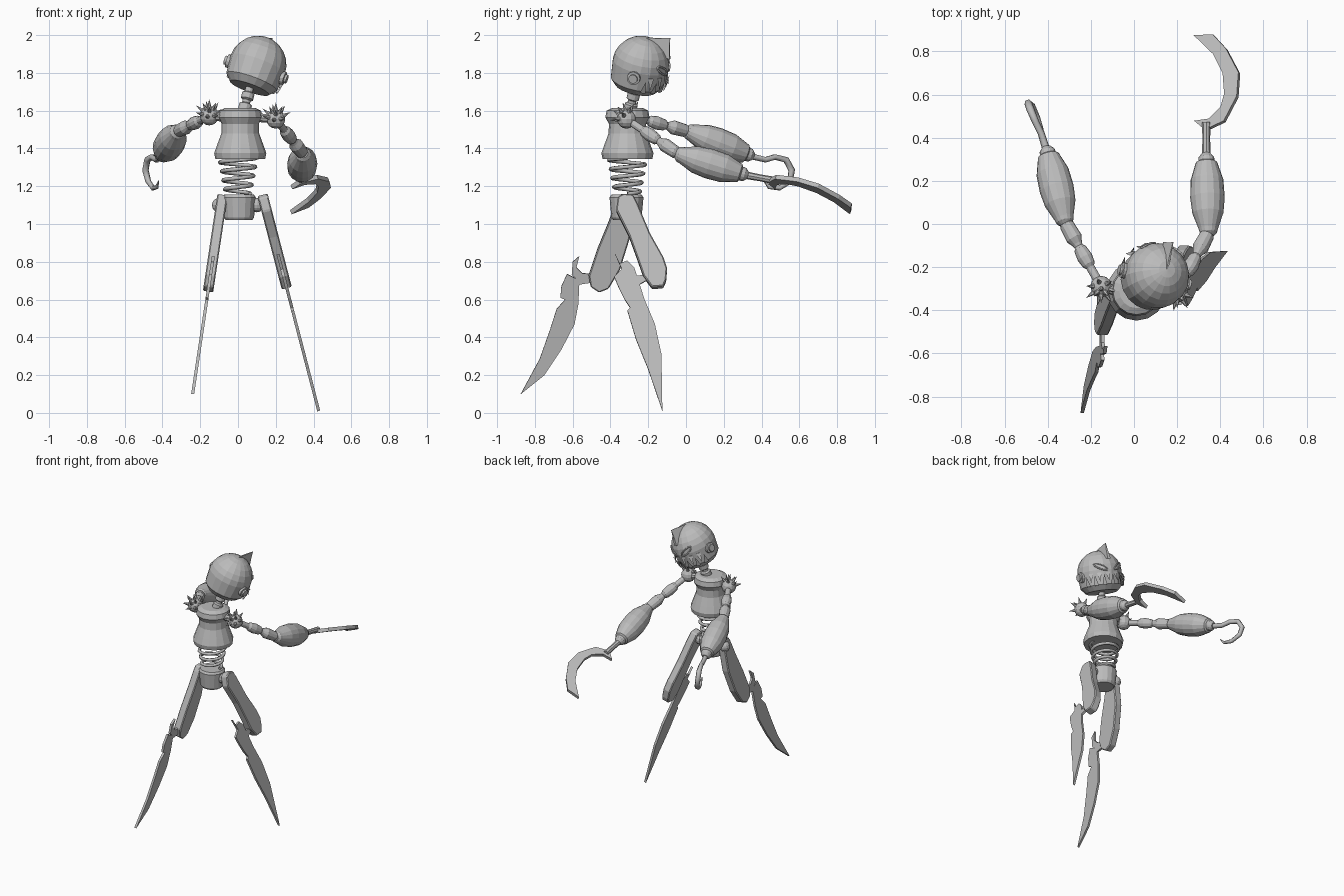
import bpy, bmesh, math
from mathutils import Vector, Matrix

cube = bpy.data.objects.get("Cube")
if cube:
    bpy.data.objects.remove(cube, do_unlink=True)

# One plain grey covers the whole figure
grey = bpy.data.materials.new("plain_grey")
grey.use_nodes = True
grey.diffuse_color = (.5, .5, .5, 1)
grey.node_tree.nodes["Principled BSDF"].inputs["Base Color"].default_value = grey.diffuse_color


def finish(name, bm):
    bmesh.ops.recalc_face_normals(bm, faces=bm.faces)
    mesh = bpy.data.meshes.new(name)
    bm.to_mesh(mesh)
    bm.free()
    obj = bpy.data.objects.new(name, mesh)
    mesh.materials.append(grey)
    bpy.context.collection.objects.link(obj)
    return obj


def lathe(name, profile, base, axis, sides=16):
    """Spin (radius, height) pairs around an axis through base."""
    turn = Vector(axis).to_track_quat('Z', 'Y')
    bm = bmesh.new()
    rings = []
    for radius, height in profile:
        ring = []
        for i in range(sides):
            a = math.tau * i / sides
            local = Vector((radius * math.cos(a), radius * math.sin(a), height))
            ring.append(bm.verts.new(Vector(base) + turn @ local))
        rings.append(ring)
    for low, high in zip(rings, rings[1:]):
        for i in range(sides):
            j = (i + 1) % sides
            bm.faces.new((low[i], low[j], high[j], high[i]))
    bm.faces.new(rings[0])
    bm.faces.new(rings[-1])
    bmesh.ops.remove_doubles(bm, verts=bm.verts, dist=.0001)
    return finish(name, bm)


def limb(name, start, end, profile, sides=16):
    """Lathe between two points; profile heights are fractions of the length."""
    axis = Vector(end) - Vector(start)
    scaled = [(radius, part * axis.length) for radius, part in profile]
    return lathe(name, scaled, start, axis, sides)


def ball(name, centre, radius, sides=12):
    arc = [math.pi * i / 8 for i in range(9)]
    profile = [(radius * math.sin(a), -radius * math.cos(a)) for a in arc]
    return lathe(name, profile, centre, (0, 0, 1), sides)


def plate(name, points, thickness, bevel=0):
    bm = bmesh.new()
    bm.faces.new([bm.verts.new(p) for p in points])
    obj = finish(name, bm)
    solid = obj.modifiers.new("thickness", 'SOLIDIFY')
    solid.thickness = thickness
    solid.offset = 0
    if bevel:
        soft = obj.modifiers.new("soft_edge", 'BEVEL')
        soft.width = bevel
        soft.segments = 1
    return obj


def tube(name, points, radius, cyclic=False, radii=None):
    curve = bpy.data.curves.new(name, 'CURVE')
    curve.dimensions = '3D'
    curve.bevel_depth = radius
    curve.bevel_resolution = 1
    curve.use_fill_caps = True
    line = curve.splines.new('POLY')
    line.points.add(len(points) - 1)
    line.use_cyclic_u = cyclic
    for i, p in enumerate(points):
        line.points[i].co = (*p, 1)
        line.points[i].radius = radii[i] if radii else 1
    curve.materials.append(grey)
    obj = bpy.data.objects.new(name, curve)
    bpy.context.collection.objects.link(obj)
    return obj


UP = Vector((0, 0, 1))

# Torso, pelvis and the coil spring between them
lathe("torso", [(.08, 1.615), (.11, 1.6), (.117, 1.565), (.098, 1.53), (.1, 1.48),
                (.122, 1.42), (.138, 1.375), (.132, 1.345)], (.012, -.31, 0), UP)
lathe("pelvis", [(.07, 1.02), (.08, 1.035), (.09, 1.14), (.08, 1.155)], (.005, -.315, 0), UP)
turns, steps = 4, 64
coil = []
for i in range(steps + 1):
    part = i / steps
    a = math.tau * turns * part
    r = .065 + .035 * part
    coil.append((r * math.cos(a), -.31 + r * math.sin(a), 1.16 + .19 * part))
tube("waist_spring", coil, .011)

# Head frame: tilted sideways and nodding forward
centre = Vector((.105, -.24, 1.845))
up = Vector((.33, .2, .92)).normalized()
side = Vector((.92, -.21, -.33))
side = (side - up * side.dot(up)).normalized()
face = up.cross(side)
RADIUS = .152


def on_head(lateral, forward, height):
    return centre + side * lateral + face * forward + up * height


def on_skin(angle, height, lift=.002):
    r = math.sqrt(RADIUS ** 2 - max(height, 0) ** 2) + lift
    return on_head(r * math.sin(angle), r * math.cos(angle), height)


dome = [(RADIUS * math.cos(a), RADIUS * math.sin(a)) for a in (math.pi * i / 12 for i in range(7))]
lathe("head", [(.11, -.135), (.142, -.1)] + dome, centre, up, 18)
limb("neck", (.03, -.3, 1.59), on_head(0, 0, -.12),
     [(.035, 0), (.035, .3), (.022, .35), (.022, .45), (.034, .5), (.034, .7), (.022, .75), (.022, 1)], 12)

# Ears and brow crest
for s, label in ((1, "left"), (-1, "right")):
    lathe(label + "_ear", [(.036, 0), (.036, .022), (.024, .024), (.024, .036)],
          on_head(s * .14, 0, -.03), side * s, 12)
    # Slanted almond eye outline
    eye = []
    for i in range(12):
        a = math.tau * i / 12
        across, rise = .3 * math.cos(a), .017 * math.sin(a)
        eye.append(on_skin(s * (.48 + across), .02 + rise + .07 * across))
    tube(label + "_eye", eye, .005, cyclic=True)

bm = bmesh.new()
ridge = [(-.03, .145), (.05, .165), (.125, .185), (.13, .14), (.147, .07), (.06, .1)]
rims = []
for s in (-1, 1):
    rims.append([bm.verts.new(on_head(s * w, f, u))
                 for (f, u), w in zip(ridge, (.004, .004, .001, .006, .012, .02))])
    bm.faces.new(rims[-1])
for i in range(len(ridge)):
    j = i - 1
    bm.faces.new((rims[0][j], rims[0][i], rims[1][i], rims[1][j]))
finish("head_crest", bm)

# Jagged teeth, alternating from the upper and lower jaw
bm = bmesh.new()
count, spread = 13, 1.15
for i in range(count):
    middle = spread * (2 * i / (count - 1) - 1)
    root, tip = (-.02, -.085) if i % 2 else (-.105, -.035)
    corners = [bm.verts.new(on_skin(middle + d, root, .001)) for d in (-.11, .11)]
    inner = bm.verts.new(on_skin(middle, root, -.012))
    point = bm.verts.new(on_skin(middle, tip, .016))
    bm.faces.new((*corners, point))
    bm.faces.new((*corners, inner))
    for c in corners:
        bm.faces.new((c, inner, point))
finish("teeth", bm)

# Arms: spiked shoulder, beaded upper arm, barrel forearm
BEADS = [(.02, 0), (.02, .3), (.03, .34), (.036, .45), (.03, .58), (.02, .62),
         (.024, .66), (.038, .74), (.034, .95), (.02, 1)]
BARREL = [(.025, -.04), (.04, 0), (.045, .05), (.072, .25), (.08, .45), (.076, .68),
          (.05, .9), (.038, .92), (.036, .97), (.02, 1.02)]
joints = {"left": ((.2, -.315, 1.555), (.345, -.04, 1.37), (.335, .32, 1.258)),
          "right": ((-.152, -.29, 1.572), (-.32, .01, 1.49), (-.405, .35, 1.36))}
for label, (shoulder, elbow, wrist) in joints.items():
    s = 1 if label == "left" else -1
    ball(label + "_shoulder", shoulder, .05)
    limb(label + "_shoulder_rod", (s * .08, -.31, 1.565), shoulder, [(.024, 0), (.024, 1)], 10)
    limb(label + "_upper_arm", shoulder, elbow, BEADS, 12)
    limb(label + "_forearm", elbow, wrist, BARREL)
    # Cone spikes in two rings around the rear top of the shoulder
    pole = Vector((0, -.55, .8)).normalized().to_track_quat('Z', 'Y')
    for n, tilt in ((4, .4), (7, 1.05)):
        for i in range(n):
            spin = Matrix.Rotation(math.tau * i / n, 3, 'Z') @ Vector((math.sin(tilt), 0, math.cos(tilt)))
            out = pole @ spin
            root = Vector(shoulder) + out * .04
            limb(label + "_shoulder_spike", root, root + out * .05, [(.014, 0), (.0, 1)], 6)

# Left hand: rod and flat sickle
limb("sickle_rod", joints["left"][2], (.335, .47, 1.23), [(.02, 0), (.018, .5), (.02, 1)], 8)
sickle = [(.325, .44), (.283, .475), (.35, .485), (.405, .54), (.422, .6), (.415, .695), (.37, .785),
          (.28, .872), (.37, .875), (.43, .81), (.488, .7), (.48, .59), (.42, .475), (.345, .44)]
plate("sickle_blade", [(x, y, 1.235 + .4 * (x - .38) - .33 * (y - .47)) for x, y in sickle], .025)

# Right hand: curled hook
hook = [(-.405, .34, 1.36), (-.43, .42, 1.34), (-.455, .47, 1.355), (-.48, .53, 1.34), (-.49, .56, 1.285),
        (-.475, .55, 1.225), (-.45, .495, 1.19), (-.43, .44, 1.195), (-.42, .41, 1.23)]
tube("hand_hook", hook, .018, radii=[1, .9, .9, 1, 1, .9, .8, .6, .1])

# Legs: paddle thighs and ragged blade shins, drawn in (y, z) and leaned outwards
legs = {
    "left": (
        lambda z: .43 - .26 * z,
        [(-.36, 1.14), (-.33, 1.155), (-.28, 1.15), (-.255, 1.1), (-.19, .945), (-.12, .82), (-.1, .76),
         (-.105, .7), (-.12, .665), (-.18, .66), (-.225, .72), (-.26, .82), (-.3, .93), (-.37, 1.07)],
        [(-.375, .84), (-.35, .79), (-.31, .805), (-.275, .77), (-.26, .725), (-.21, .73), (-.21, .7),
         (-.245, .68), (-.22, .6), (-.165, .47), (-.13, .31), (-.125, .01), (-.2, .23), (-.265, .39),
         (-.295, .49), (-.31, .54), (-.295, .555), (-.325, .6), (-.355, .66), (-.38, .72), (-.34, .76)]),
    "right": (
        lambda z: -.255 + .15 * z,
        [(-.37, 1.12), (-.35, 1.155), (-.31, 1.155), (-.29, 1.1), (-.3, .92), (-.35, .76), (-.41, .66),
         (-.46, .64), (-.505, .67), (-.515, .73), (-.47, .865), (-.41, 1.01)],
        [(-.565, .83), (-.6, .8), (-.605, .73), (-.58, .71), (-.63, .735), (-.66, .67), (-.665, .61),
         (-.64, .6), (-.685, .55), (-.72, .44), (-.775, .285), (-.875, .1), (-.75, .2), (-.66, .335),
         (-.59, .47), (-.57, .575), (-.565, .68), (-.5, .69), (-.5, .735), (-.55, .74), (-.58, .77)]),
}
for label, (lean, thigh, shin) in legs.items():
    s = 1 if label == "left" else -1
    ball(label + "_hip", (s * .1, -.315, 1.1), .038)
    plate(label + "_thigh", [(lean(z), y, z) for y, z in thigh], .055, .006)
    plate(label + "_blade_shin", [(lean(z), y, z) for y, z in shin], .016)
